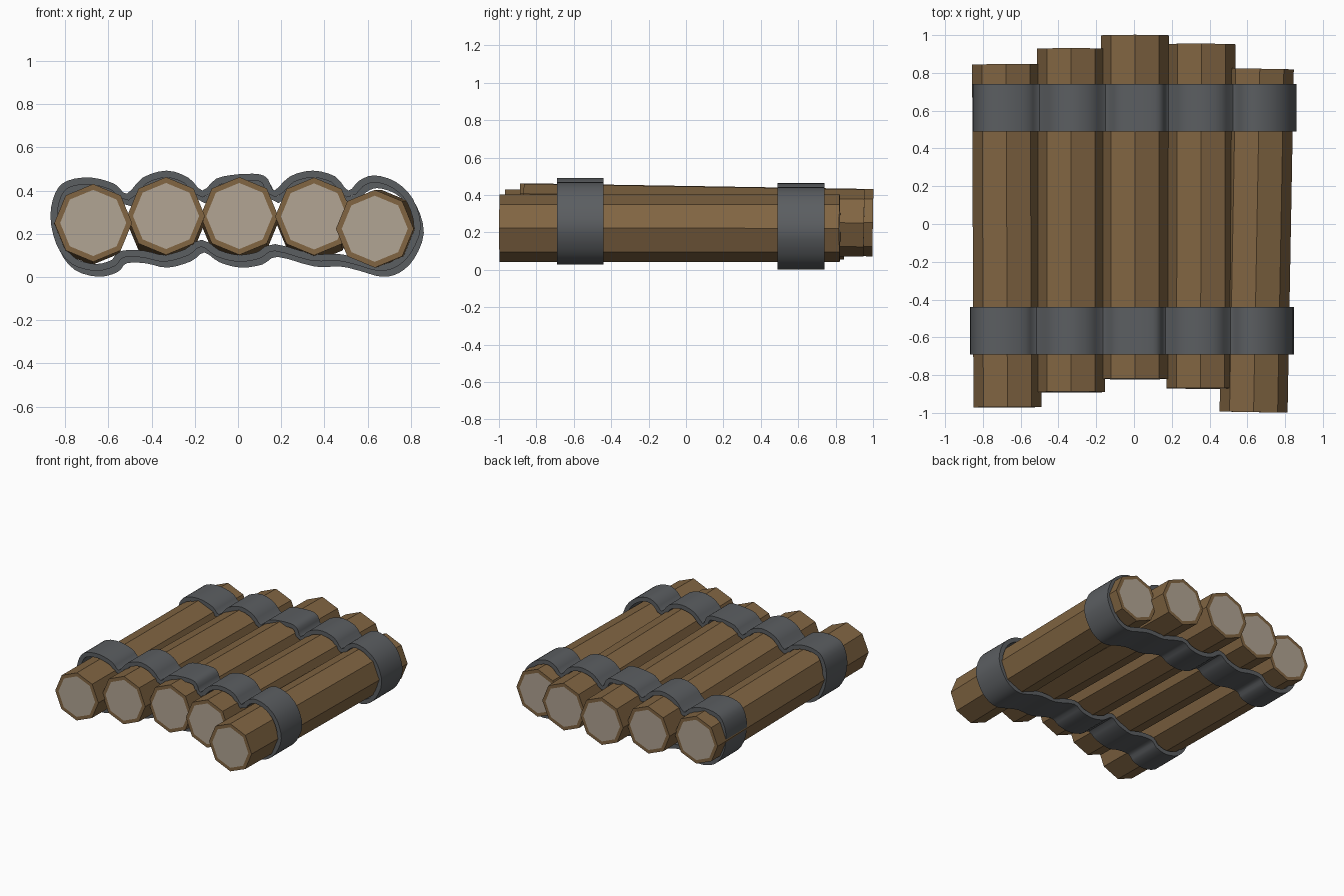
import bpy, bmesh, math
from mathutils import Vector

if "Cube" in bpy.data.objects:
    bpy.data.objects.remove(bpy.data.objects["Cube"])


def material(name, color):
    m = bpy.data.materials.new(name)
    m.diffuse_color = (*color, 1)
    m.use_nodes = True
    m.node_tree.nodes["Principled BSDF"].inputs["Base Color"].default_value = m.diffuse_color
    return m


BARK = material("bark", (0.22, 0.13, 0.055))
CUT = material("cut_wood", (0.44, 0.37, 0.29))
BAND = material("dark_band", (0.105, 0.112, 0.12))


def finish(bm, name, mats):
    bmesh.ops.recalc_face_normals(bm, faces=bm.faces)
    me = bpy.data.meshes.new(name)
    bm.to_mesh(me)
    bm.free()
    for m in mats:
        me.materials.append(m)
    ob = bpy.data.objects.new(name, me)
    bpy.context.collection.objects.link(ob)
    return ob


def log(name, front, back, r=0.18):
    """Octagonal log between two end centres, with pale inset cut faces."""
    front, back = Vector(front), Vector(back)
    rot = Vector((0, 1, 0)).rotation_difference(back - front)
    bm = bmesh.new()
    rings = []
    for c in (front, back):
        rings.append([bm.verts.new(c + rot @ Vector((r * math.cos(k * math.pi / 4), 0,
                                                    r * math.sin(k * math.pi / 4))))
                      for k in range(8)])
    a, b = rings
    for k in range(8):
        j = (k + 1) % 8
        bm.faces.new((a[k], a[j], b[j], b[k]))
    caps = [bm.faces.new(a), bm.faces.new(b)]
    bmesh.ops.recalc_face_normals(bm, faces=bm.faces)
    bmesh.ops.inset_individual(bm, faces=caps, thickness=0.027)
    for f in caps:
        f.material_index = 1
    finish(bm, name, (BARK, CUT))


# five logs, staggered in length and slightly tilted
log("log_1", (-0.67, -0.97, 0.25), (-0.677, 0.845, 0.235))
log("log_2", (-0.333, -0.89, 0.282), (-0.333, 0.928, 0.25))
log("log_3", (0.006, -0.82, 0.282), (0.006, 0.999, 0.252))
log("log_4", (0.352, -0.87, 0.28), (0.357, 0.952, 0.25))
log("log_5", (0.633, -0.996, 0.223), (0.666, 0.822, 0.222))

# wavy outline of the band wrapping over and under the logs (x, z)
OUTLINE = [(-0.868, 0.28), (-0.845, 0.39), (-0.79, 0.445), (-0.68, 0.46), (-0.57, 0.43),
           (-0.515, 0.385), (-0.44, 0.46), (-0.33, 0.492), (-0.23, 0.46), (-0.165, 0.40),
           (-0.10, 0.455), (0.0, 0.475), (0.10, 0.475), (0.14, 0.45), (0.168, 0.40),
           (0.24, 0.465), (0.345, 0.492), (0.45, 0.465), (0.51, 0.40), (0.56, 0.445),
           (0.63, 0.47), (0.73, 0.44), (0.81, 0.36), (0.846, 0.23), (0.80, 0.11),
           (0.73, 0.045), (0.65, 0.028), (0.55, 0.055), (0.46, 0.075), (0.34, 0.075),
           (0.17, 0.12), (0.10, 0.085), (0.0, 0.07), (-0.10, 0.095), (-0.17, 0.14),
           (-0.23, 0.10), (-0.34, 0.07), (-0.44, 0.09), (-0.53, 0.09), (-0.57, 0.05),
           (-0.66, 0.028), (-0.77, 0.06), (-0.84, 0.15)]


def smooth_loop(pts, steps=3):
    pts = [Vector(p) for p in pts]
    n, out = len(pts), []
    for i in range(n):
        p0, p1, p2, p3 = (pts[(i + k) % n] for k in (-1, 0, 1, 2))
        for s in range(steps):
            t = s / steps
            out.append(0.5 * (2 * p1 + (p2 - p0) * t + (2 * p0 - 5 * p1 + 4 * p2 - p3) * t * t
                              + (3 * p1 - p0 - 3 * p2 + p3) * t ** 3))
    return out


def band(name, y0, y1, dx, dz, thick=0.032):
    """Closed strap: outer and inner loop joined at both edges."""
    outer = smooth_loop(OUTLINE)
    n = len(outer)
    inner = []
    for i in range(n):
        t = (outer[(i + 1) % n] - outer[i - 1]).normalized()
        inner.append(outer[i] + Vector((t.y, -t.x)) * thick)
    bm = bmesh.new()
    loops = [[bm.verts.new((p.x + dx, y, p.y + dz)) for p in pts]
             for pts, y in ((outer, y0), (outer, y1), (inner, y1), (inner, y0))]
    for k in range(4):
        a, b = loops[k], loops[(k + 1) % 4]
        for i in range(n):
            j = (i + 1) % n
            bm.faces.new((a[i], a[j], b[j], b[i]))
    ob = finish(bm, name, (BAND,))
    bpy.ops.object.select_all(action='DESELECT')
    ob.select_set(True)
    bpy.context.view_layer.objects.active = ob
    bpy.ops.object.shade_smooth_by_angle(angle=math.radians(35))


band("front_band", -0.69, -0.44, 0, 0)
band("back_band", 0.49, 0.74, 0.014, -0.027)
